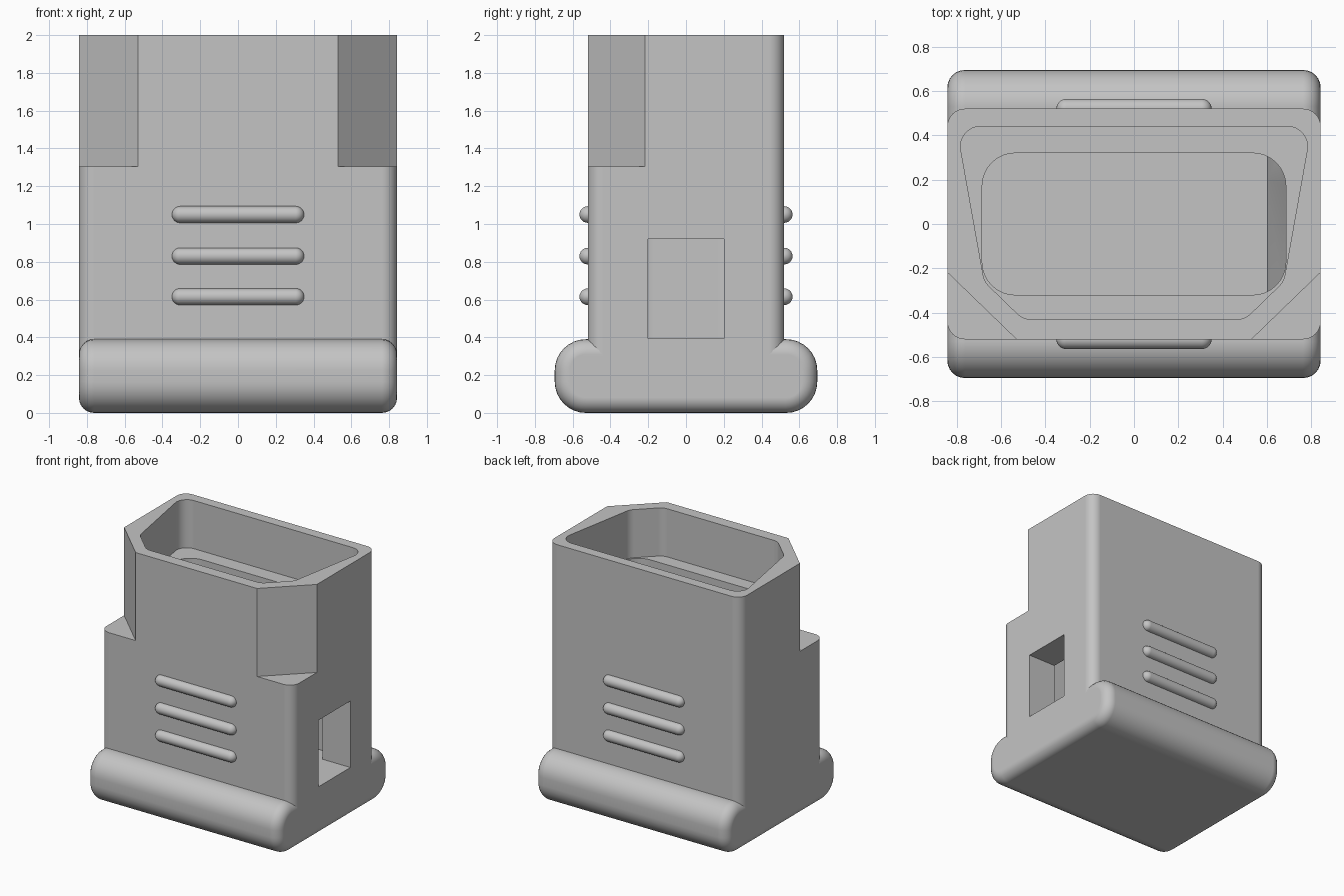
import bpy, bmesh, math
from mathutils import Vector

default = bpy.data.objects.get("Cube")
if default:
    bpy.data.objects.remove(default, do_unlink=True)

GREY = (0.55, 0.55, 0.55, 1)
grey = bpy.data.materials.new("plain grey")
grey.use_nodes = True
grey.diffuse_color = GREY
grey.node_tree.nodes["Principled BSDF"].inputs["Base Color"].default_value = GREY


def rounded(corners, radius, steps=8):
    """Outline with every corner replaced by an arc."""
    pts = [Vector(c) for c in corners]
    out = []
    for i, p in enumerate(pts):
        a = (pts[i - 1] - p).normalized()
        b = (pts[(i + 1) % len(pts)] - p).normalized()
        half = a.angle(b) / 2
        centre = p + (a + b).normalized() * radius / math.sin(half)
        reach = radius / math.tan(half)
        start, end = p + a * reach - centre, p + b * reach - centre
        turn = start.angle(end)
        for k in range(steps + 1):
            t = k / steps
            out.append(centre + (start * math.sin((1 - t) * turn)
                                 + end * math.sin(t * turn)) / math.sin(turn))
    return out


def box(u, v):
    return [(-u, -v), (u, -v), (u, v), (-u, v)]


def finish(name, bm):
    bmesh.ops.recalc_face_normals(bm, faces=bm.faces)
    mesh = bpy.data.meshes.new(name)
    bm.to_mesh(mesh)
    bm.free()
    mesh.materials.append(grey)
    ob = bpy.data.objects.new(name, mesh)
    bpy.context.collection.objects.link(ob)
    return ob


def prism(name, outline, lo, hi, axis="z", end_round=0):
    """Extrude an outline along an axis, with optional rounded ends."""
    place = {"x": lambda u, v, w: (w, u, v),
             "y": lambda u, v, w: (u, w, v),
             "z": lambda u, v, w: (u, v, w)}[axis]
    bm = bmesh.new()
    low = [bm.verts.new(place(u, v, lo)) for u, v in outline]
    high = [bm.verts.new(place(u, v, hi)) for u, v in outline]
    caps = [bm.faces.new(low), bm.faces.new(high)]
    for i in range(len(low)):
        bm.faces.new((low[i - 1], low[i], high[i], high[i - 1]))
    bmesh.ops.recalc_face_normals(bm, faces=bm.faces)
    if end_round:
        edges = [e for f in caps for e in f.edges]
        bmesh.ops.bevel(bm, geom=edges, offset=end_round, segments=6,
                        profile=0.5, affect="EDGES")
    return finish(name, bm)


def select(ob):
    bpy.ops.object.select_all(action="DESELECT")
    ob.select_set(True)
    bpy.context.view_layer.objects.active = ob


def combine(ob, tool, operation):
    select(ob)
    mod = ob.modifiers.new("combine", "BOOLEAN")
    mod.operation, mod.object, mod.solver = operation, tool, "EXACT"
    bpy.ops.object.modifier_apply(modifier=mod.name)
    bpy.data.objects.remove(tool, do_unlink=True)


def smooth(ob):
    select(ob)
    bpy.ops.object.shade_smooth_by_angle(angle=math.radians(25))
    mod = ob.modifiers.new("flat sides", "WEIGHTED_NORMAL")
    mod.keep_sharp = True


FLOOR, LEDGE, TOP = 0.395, 1.62, 2.0

# Tall housing with rounded vertical corners
housing = prism("housing", rounded(box(0.842, 0.52), 0.08), 0.25, TOP)

# Keyed socket opening above a ledge, then the deeper well
socket = [(-0.5, -0.43), (0.5, -0.43), (0.675, -0.26),
          (0.8, 0.44), (-0.8, 0.44), (-0.675, -0.26)]
combine(housing, prism("socket_cutter", rounded(socket, 0.09), LEDGE, 2.2), "DIFFERENCE")
combine(housing, prism("well_cutter", rounded(box(0.685, 0.32), 0.15), FLOOR, 1.75), "DIFFERENCE")

# Thickened inner wall behind the side window, sloping back at its top
thick_wall = [(0.6, 0.33), (0.76, 0.33), (0.76, 1.22), (0.69, 1.22), (0.6, 0.92)]
combine(housing, prism("thick_wall", thick_wall, -0.36, 0.36, "y"), "UNION")

# Side window
window = [(-0.2, FLOOR), (0.2, FLOOR), (0.2, 0.92), (-0.2, 0.92)]
combine(housing, prism("window_cutter", window, 0.5, 1.0, "x"), "DIFFERENCE")

# Slanted notches on the two front corners
for side in (-1, 1):
    notch = [(side * 0.53, -0.52), (side * 0.84, -0.22), (side * 1.15, 0.08),
             (side * 1.15, -0.82), (side * 0.22, -0.82)]
    combine(housing, prism("notch_cutter", notch, 1.305, 2.2), "DIFFERENCE")
smooth(housing)

# Rounded foot
foot_profile = [(u, v + 0.195) for u, v in rounded(box(0.695, 0.195), 0.165)]
smooth(prism("foot", foot_profile, -0.842, 0.842, "x", end_round=0.08))


# Grip ribs: capsules half sunk into front and back
def grip_rib(name, y, z, radius=0.044, reach=0.306):
    bm = bmesh.new()
    bmesh.ops.create_uvsphere(bm, u_segments=24, v_segments=16, radius=radius)
    bmesh.ops.rotate(bm, verts=bm.verts, matrix=Vector((0, 0, 1)).rotation_difference(
        Vector((1, 0, 0))).to_matrix())
    middle = [e for e in bm.edges if all(abs(v.co.x) < 1e-4 for v in e.verts)]
    right = [v for v in bm.verts if v.co.x > 1e-4]
    left = [v for v in bm.verts if v.co.x < -1e-4]
    # Split at the equator and bridge the two domes with a tube
    bmesh.ops.split_edges(bm, edges=middle)
    for v in bm.verts:
        centre_x = sum(f.calc_center_median().x for f in v.link_faces)
        v.co += Vector((math.copysign(reach, centre_x), y, z))
    rims = [e for e in bm.edges if e.is_boundary]
    bmesh.ops.bridge_loops(bm, edges=rims)
    smooth(finish(name, bm))


for face, y in (("front", -0.52), ("back", 0.52)):
    for level, z in (("lower", 0.615), ("middle", 0.83), ("upper", 1.05)):
        grip_rib(f"{face}_{level}_grip_rib", y, z)
